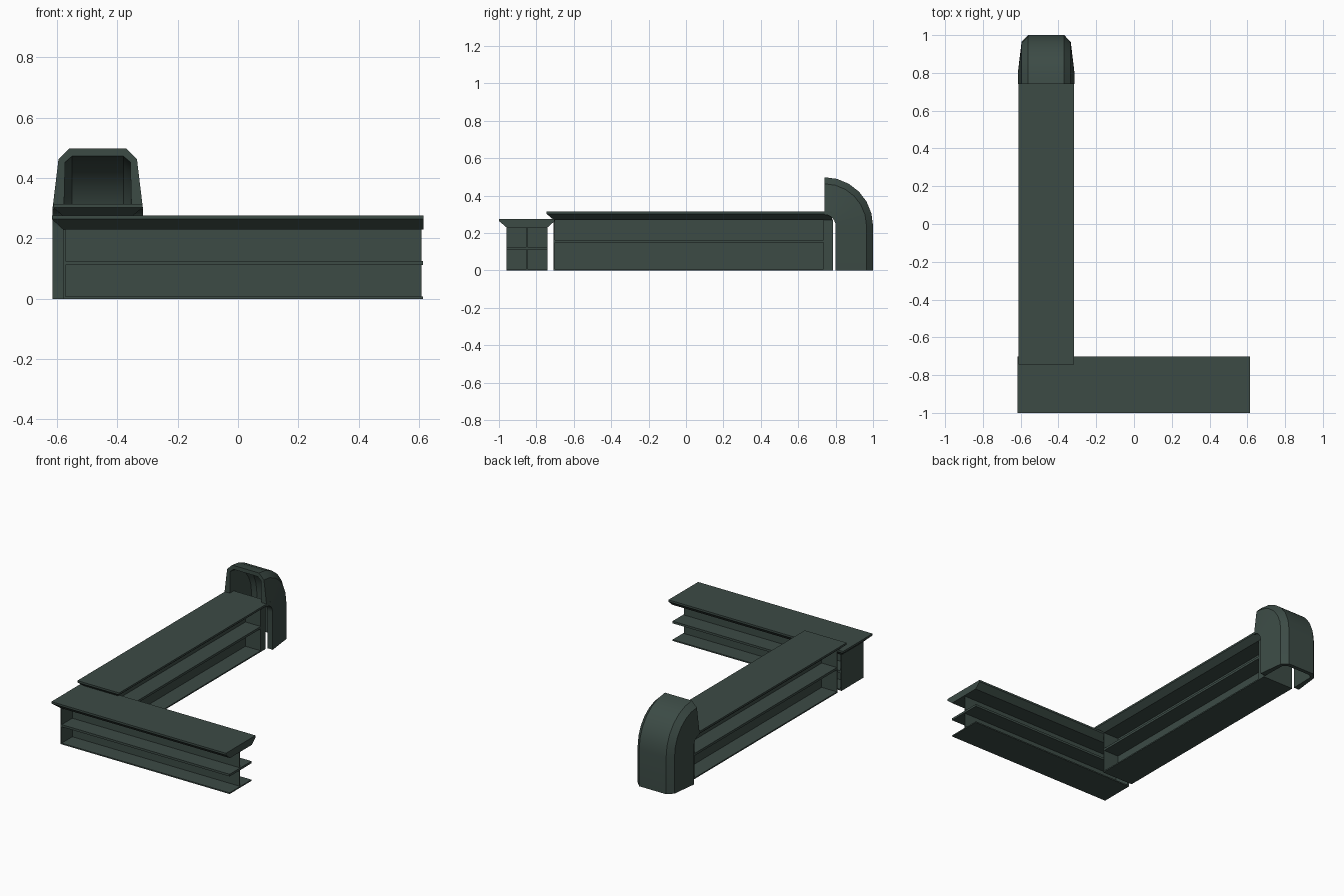
import bpy, bmesh, math

if "Cube" in bpy.data.objects:
    bpy.data.objects.remove(bpy.data.objects["Cube"])

mat = bpy.data.materials.new("dark_green")
mat.diffuse_color = (0.045, 0.07, 0.06, 1)
mat.use_nodes = True
mat.node_tree.nodes["Principled BSDF"].inputs["Base Color"].default_value = mat.diffuse_color


def finish(name, bm):
    bmesh.ops.recalc_face_normals(bm, faces=bm.faces)
    me = bpy.data.meshes.new(name)
    bm.to_mesh(me)
    bm.free()
    ob = bpy.data.objects.new(name, me)
    bpy.context.collection.objects.link(ob)
    me.materials.append(mat)
    return ob


def add_stack(bm, levels):
    """Closed solid through rectangles (x0, x1, y0, y1, z)."""
    rings = [[bm.verts.new(p) for p in ((a, c, z), (b, c, z), (b, d, z), (a, d, z))]
             for a, b, c, d, z in levels]
    for lo, hi in zip(rings, rings[1:]):
        for i in range(4):
            j = (i + 1) % 4
            bm.faces.new((lo[i], lo[j], hi[j], hi[i]))
    bm.faces.new(rings[0])
    bm.faces.new(rings[-1])


def stack(name, levels):
    bm = bmesh.new()
    add_stack(bm, levels)
    return finish(name, bm)


def box(name, x0, x1, y0, y1, z0, z1):
    return stack(name, [(x0, x1, y0, y1, z0), (x0, x1, y0, y1, z1)])


# Front counter: bevelled top, shelves either side of a web, closed left end
stack("front_counter_top", [(-.58, .615, -.96, -.74, .23),
                            (-.617, .615, -1, -.702, .264),
                            (-.617, .615, -1, -.702, .276)])
for name, z0, z1 in (("base", 0, .008), ("shelf", .112, .126)):
    box("front_counter_" + name, -.575, .613, -.96, -.74, z0, z1)
box("front_counter_web", -.575, .608, -.853, -.847, .004, .232)
box("front_counter_end", -.58, -.572, -.96, -.74, 0, .232)

# Long counter: same section, a bit taller, running back to the hood
stack("long_counter_top", [(-.575, -.355, -.708, .78, .27),
                           (-.612, -.317, -.745, .78, .302),
                           (-.612, -.317, -.745, .78, .314)])
for name, z0, z1 in (("base", 0, .008), ("shelf", .148, .163)):
    box("long_counter_" + name, -.575, -.355, -.705, .74, z0, z1)
box("long_counter_web", -.468, -.462, -.705, .74, .004, .272)
box("long_counter_front_end", -.575, -.355, -.708, -.70, 0, .272)
box("long_counter_back_end", -.575, -.355, .735, .785, 0, .272)

# Hood: hollow chamfered channel swept up the back and over the counter end
outer = [(-.15, .2), (-.13, .035), (-.095, 0)]
inner = [(-.112, .2), (-.108, .045), (-.085, .025)]
outer += [(-x, d) for x, d in reversed(outer)]
inner += [(-x, d) for x, d in reversed(inner)]
section = outer + inner[::-1]
bm = bmesh.new()
rings = [[bm.verts.new((x - .465, 1 - d, 0)) for x, d in section]]
STEPS = 6
for k in range(STEPS + 1):
    a = math.pi / 2 * k / STEPS
    rings.append([bm.verts.new((x - .465, .74 + (.26 - d) * math.cos(a),
                                .238 + (.26 - d) * math.sin(a))) for x, d in section])
n = len(section)
for lo, hi in zip(rings, rings[1:]):
    for i in range(n):
        j = (i + 1) % n
        bm.faces.new((lo[i], lo[j], hi[j], hi[i]))
for ring in (rings[0], rings[-1]):
    for i in range(5):
        bm.faces.new((ring[i], ring[i + 1], ring[n - 2 - i], ring[n - 1 - i]))
hood = finish("end_hood", bm)
bpy.context.view_layer.objects.active = hood
hood.select_set(True)
bpy.ops.object.shade_smooth_by_angle(angle=math.radians(20))
